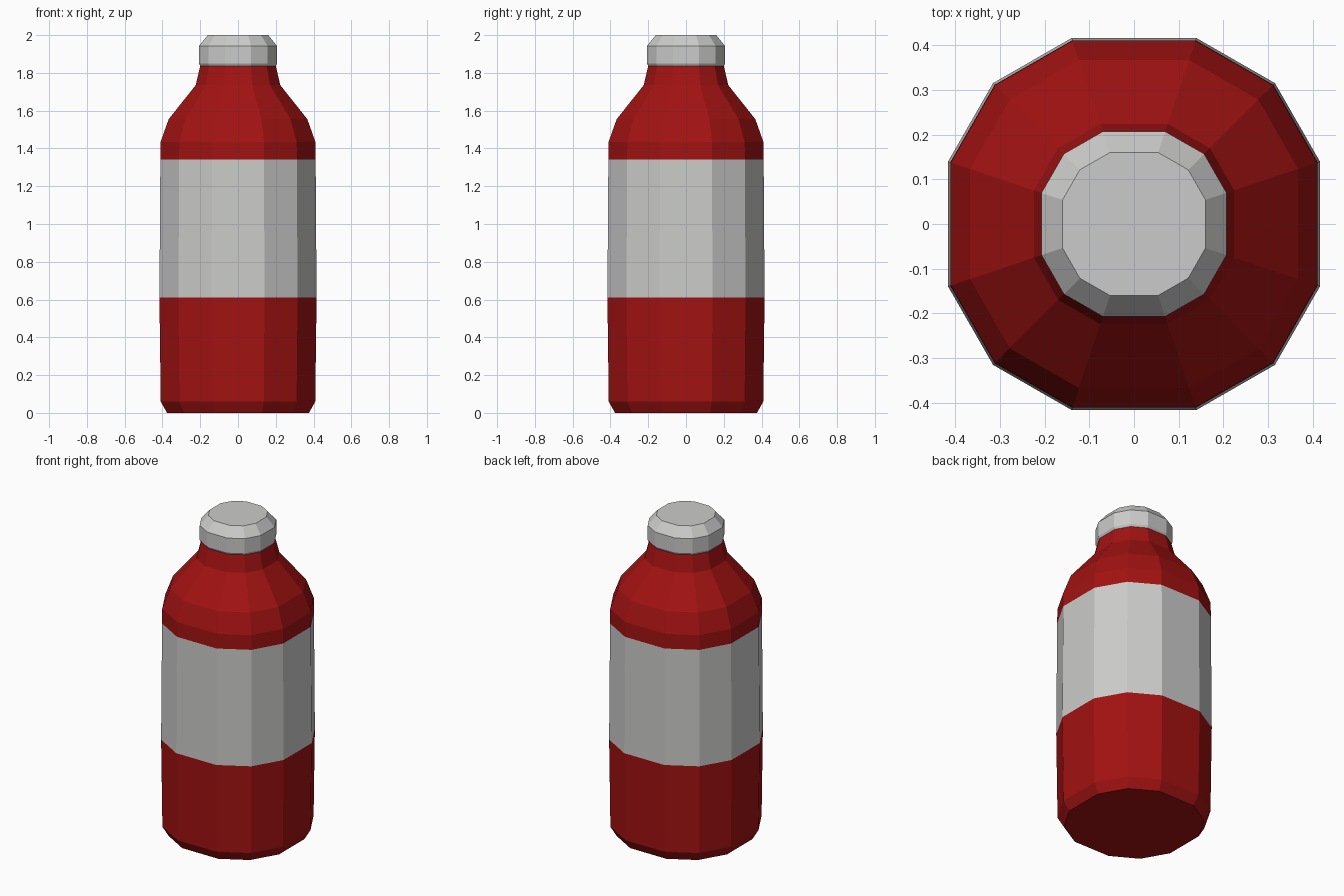
import bpy, bmesh

if "Cube" in bpy.data.objects:
    bpy.data.objects.remove(bpy.data.objects["Cube"])


def material(name, rgb):
    m = bpy.data.materials.new(name)
    m.diffuse_color = (*rgb, 1.0)
    m.use_nodes = True
    m.node_tree.nodes["Principled BSDF"].inputs["Base Color"].default_value = m.diffuse_color
    return m


RED = material("red", (0.36, 0.006, 0.006))
GREY = material("light grey", (0.6, 0.6, 0.595))

# Twelve-sided cross-section with half-width 1 (one quarter, then rotated)
QUARTER = [(1.0, -0.336), (1.0, 0.336), (0.758, 0.758)]
SECTION = []
for k in range(4):
    for x, y in QUARTER:
        for _ in range(k):
            x, y = -y, x
        SECTION.append((x, y))


def lathe(name, profile, materials, rule=None):
    """Stack scaled cross-sections along z and close both ends."""
    bm = bmesh.new()
    rings = [[bm.verts.new((r * x, r * y, z)) for x, y in SECTION]
             for r, z in profile]
    n = len(SECTION)
    for a, b in zip(rings, rings[1:]):
        for i in range(n):
            j = (i + 1) % n
            bm.faces.new((a[i], a[j], b[j], b[i]))
    bm.faces.new(rings[0][::-1])
    bm.faces.new(rings[-1])
    bmesh.ops.recalc_face_normals(bm, faces=bm.faces[:])
    if rule:
        for f in bm.faces:
            f.material_index = rule(f)
    mesh = bpy.data.meshes.new(name)
    bm.to_mesh(mesh)
    bm.free()
    for m in materials:
        mesh.materials.append(m)
    ob = bpy.data.objects.new(name, mesh)
    bpy.context.collection.objects.link(ob)
    return ob


# Bottle body, with the label band as the tall faces in the middle
def label_rule(f):
    low = min(v.co.z for v in f.verts)
    high = max(v.co.z for v in f.verts)
    return 1 if low > 0.6 and high < 1.36 else 0


lathe("bottle_body",
      [(0.376, 0.0), (0.409, 0.06), (0.416, 0.61), (0.411, 1.342),
       (0.410, 1.434), (0.367, 1.555), (0.224, 1.735), (0.198, 1.845)],
      [RED, GREY], label_rule)

# Screw cap
lathe("bottle_cap",
      [(0.199, 1.835), (0.207, 1.85), (0.207, 1.942), (0.16, 2.0)],
      [GREY])
